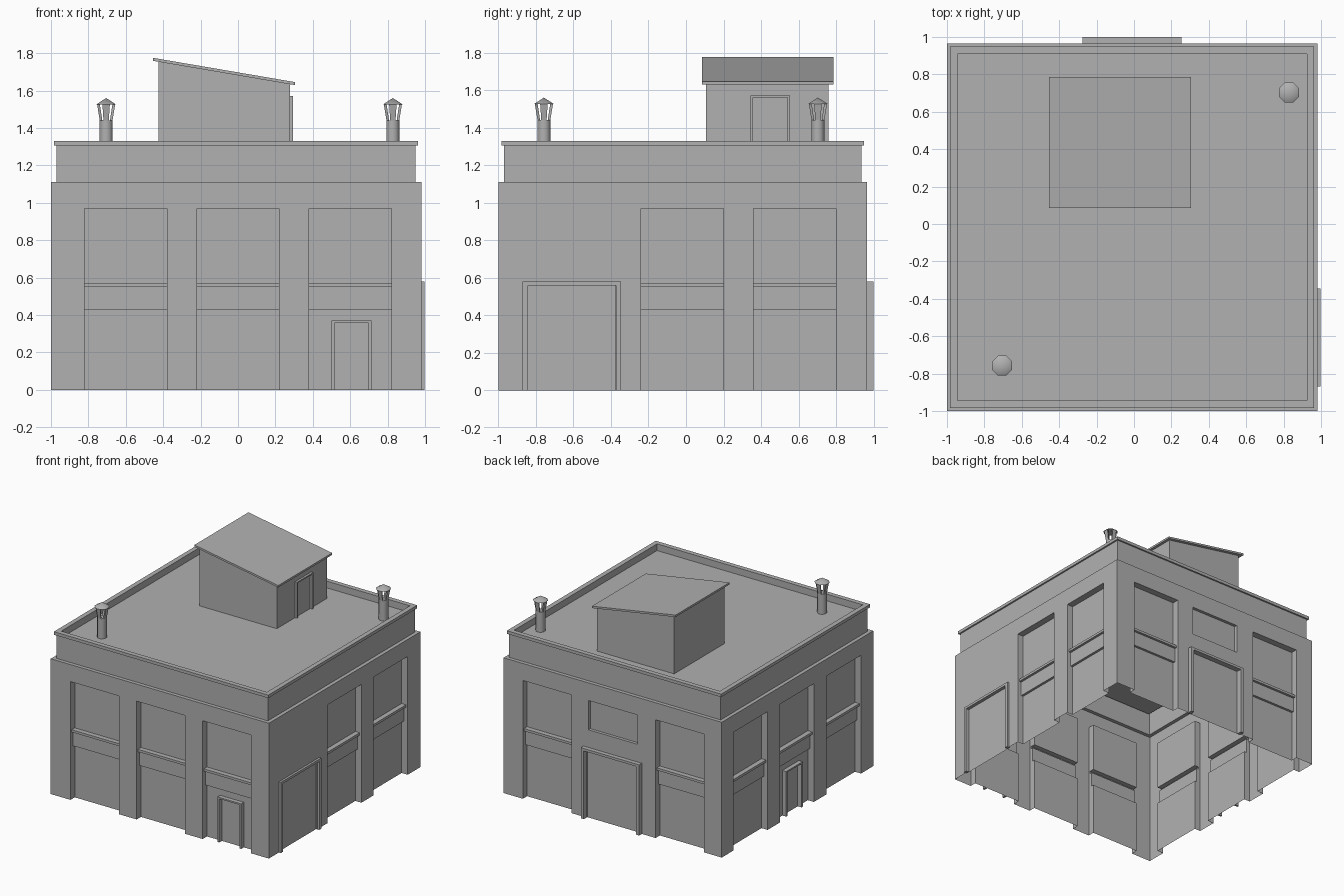
import bpy, bmesh
from math import sin, cos, pi, radians
from mathutils import Vector

if "Cube" in bpy.data.objects:
    bpy.data.objects.remove(bpy.data.objects["Cube"])

X0, X1, Y0, Y1 = -1.0, 0.98, -1.0, 0.965   # outer wall planes
WALL_H, ROOF_Z, DEPTH = 1.11, 1.275, 0.055
UP = Vector((0, 0, 1))

# Dark grey for the whole building
GREY = bpy.data.materials.new("dark_grey")
GREY.diffuse_color = (0.44, 0.44, 0.44, 1)
GREY.use_nodes = True
GREY.node_tree.nodes["Principled BSDF"].inputs["Base Color"].default_value = GREY.diffuse_color


def make(name, bm):
    bmesh.ops.remove_doubles(bm, verts=bm.verts, dist=1e-5)
    mesh = bpy.data.meshes.new(name)
    bm.to_mesh(mesh)
    bm.free()
    mesh.materials.append(GREY)
    ob = bpy.data.objects.new(name, mesh)
    bpy.context.collection.objects.link(ob)
    return ob


def face(bm, pts):
    return bm.faces.new([bm.verts.new(p) for p in pts])


class Side:
    """Wall plane: u runs along the wall, z up, d goes into the building."""
    def __init__(self, name, normal, offset):
        self.name, self.n, self.offset = name, Vector(normal), offset
        self.t = UP.cross(self.n)
        self.sign = self.t.x + self.t.y

    def span(self, a, b):
        return sorted((a * self.sign, b * self.sign))

    def at(self, u, z, d):
        return self.t * u + UP * z + self.n * (self.offset - d)

    def box(self, bm, a, b, z0, z1, d0, d1):
        u0, u1 = self.span(a, b)
        v = [bm.verts.new(self.at(u, z, d)) for d in (d0, d1) for u, z in
             ((u0, z0), (u1, z0), (u1, z1), (u0, z1))]
        for q in ((0, 1, 2, 3), (7, 6, 5, 4), (0, 4, 5, 1),
                  (1, 5, 6, 2), (2, 6, 7, 3), (3, 7, 4, 0)):
            bm.faces.new([v[i] for i in q])

    def skin(self, a, b, recesses):
        bm = bmesh.new()
        rec = [(*self.span(r[0], r[1]), *r[2:]) for r in recesses]
        us = sorted({*self.span(a, b), *(r[0] for r in rec), *(r[1] for r in rec)})
        zs = sorted({0, WALL_H, *(r[2] for r in rec), *(r[3] for r in rec)})

        def depth(i, j):
            u, z = (us[i] + us[i + 1]) / 2, (zs[j] + zs[j + 1]) / 2
            return next((r[4] for r in rec if r[0] < u < r[1] and r[2] < z < r[3]), 0)

        for i in range(len(us) - 1):
            for j in range(len(zs) - 1):
                p, q, s, e, d = us[i], us[i + 1], zs[j], zs[j + 1], depth(i, j)
                face(bm, [self.at(u, z, d) for u, z in ((p, s), (q, s), (q, e), (p, e))])
                if i and depth(i - 1, j) != d:
                    c = depth(i - 1, j)
                    face(bm, [self.at(p, z, k) for z, k in ((s, c), (s, d), (e, d), (e, c))])
                if j and depth(i, j - 1) != d:
                    c = depth(i, j - 1)
                    face(bm, [self.at(u, s, k) for u, k in ((p, c), (q, c), (q, d), (p, d))])
        bmesh.ops.remove_doubles(bm, verts=bm.verts, dist=1e-5)
        bmesh.ops.dissolve_limit(bm, angle_limit=0.01, verts=bm.verts, edges=bm.edges)
        make(self.name + "_wall", bm)

    def frame(self, name, a, b, z0, z1, d0, d1, w):
        bm = bmesh.new()
        self.box(bm, a, a + w, z0, z1, d0, d1)
        self.box(bm, b - w, b, z0, z1, d0, d1)
        self.box(bm, a + w, b - w, z1 - w * 0.75, z1, d0, d1)
        make(name, bm)


front = Side("front", (0, -1, 0), -Y0)
back = Side("back", (0, 1, 0), Y1)
right = Side("right", (1, 0, 0), X1)
left = Side("left", (-1, 0, 0), -X0)

# Walls with recessed bays; each bay carries a window ledge (band and sill)
bays = {front: [(-0.82, -0.38), (-0.22, 0.22), (0.38, 0.82)],
        right: [(-0.24, 0.20), (0.36, 0.80)],
        back: [(-0.84, -0.40), (0.365, 0.805)],
        left: [(-0.84, -0.39), (-0.23, 0.21), (0.37, 0.81)]}
extra = {right: [(-0.845, -0.375, 0, 0.56, 0.01)],
         back: [(-0.245, 0.225, 0, 0.56, 0.01), (-0.235, 0.21, 0.725, 0.965, 0.025)]}
for side, spans in bays.items():
    lo, hi = (X0, X1) if side in (front, back) else (Y0, Y1)
    cells = []
    for a, b in spans:
        cells += [(a, b, 0.43, 0.55, DEPTH - 0.02), (a, b, 0.55, 0.57, DEPTH - 0.04),
                  (a, b, 0, 0.97, DEPTH)]
    side.skin(lo, hi, cells + extra.get(side, []))

# Door frames
front.frame("front_door_frame", 0.50, 0.715, 0, 0.37, 0.02, DEPTH, 0.016)
left.frame("left_door_frame", -0.115, 0.10, 0, 0.37, 0.02, DEPTH, 0.016)
right.frame("right_gate_frame", -0.87, -0.345, 0, 0.58, -0.018, 0.01, 0.027)
back.frame("back_gate_frame", -0.275, 0.255, 0, 0.58, -0.035, 0.01, 0.027)

# Parapet, coping and roof deck as stacked rectangular rings (inset, z)
bm = bmesh.new()
rings = []
for i, z in ((0, WALL_H), (0.03, WALL_H), (0.03, 1.305), (0.017, 1.305),
             (0.017, 1.33), (0.056, 1.33), (0.056, ROOF_Z)):
    rings.append([bm.verts.new(p) for p in ((X0 + i, Y0 + i, z), (X1 - i, Y0 + i, z),
                                            (X1 - i, Y1 - i, z), (X0 + i, Y1 - i, z))])
for r, s in zip(rings, rings[1:]):
    for k in range(4):
        m = (k + 1) % 4
        bm.faces.new((r[k], r[m], s[m], s[k]))
bm.faces.new(rings[-1])
make("parapet_and_roof", bm)


def prism(name, profile, y0, y1):
    bm = bmesh.new()
    f = face(bm, [(x, y0, z) for x, z in profile])
    ext = bmesh.ops.extrude_face_region(bm, geom=[f], use_keep_orig=True)
    moved = [v for v in ext["geom"] if isinstance(v, bmesh.types.BMVert)]
    bmesh.ops.translate(bm, verts=moved, vec=(0, y1 - y0, 0))
    bmesh.ops.recalc_face_normals(bm, faces=bm.faces)
    make(name, bm)


# Rooftop stair shed with a sloping roof slab
def slope(x):
    return 1.775 - 0.171 * (x + 0.455)


prism("shed_walls", [(-0.425, ROOF_Z), (0.277, ROOF_Z), (0.277, slope(0.277) - 0.01),
                     (-0.425, slope(-0.425) - 0.01)], 0.107, 0.76)
prism("shed_roof", [(-0.455, slope(-0.455) - 0.016), (0.305, slope(0.305) - 0.016),
                    (0.305, slope(0.305)), (-0.455, slope(-0.455))], 0.085, 0.785)
Side("shed", (1, 0, 0), 0.277).frame("shed_door_frame", 0.343, 0.555, ROOF_Z, 1.57,
                                     -0.018, 0.005, 0.014)


# Octagonal vents: smooth pipe, four flared struts and a conical hat
def vent(name, cx, cy):
    def ring(r, z):
        return [Vector((cx + r * cos(pi / 8 + k * pi / 4), cy + r * sin(pi / 8 + k * pi / 4), z))
                for k in range(8)]
    low, top, inner = ring(0.037, ROOF_Z), ring(0.037, 1.44), ring(0.022, 1.44)
    flare, core, brim = ring(0.052, 1.525), ring(0.036, 1.525), ring(0.058, 1.525)
    bm, struts = bmesh.new(), bmesh.new()
    for k in range(8):
        m = (k + 1) % 8
        face(bm, (low[k], low[m], top[m], top[k]))
        face(bm, (brim[k], brim[m], (cx, cy, 1.56)))
        if k % 2:
            face(struts, (top[k], top[m], flare[m], flare[k]))
            face(struts, (inner[m], inner[k], core[k], core[m]))
            face(struts, (top[m], inner[m], core[m], flare[m]))
            face(struts, (inner[k], top[k], flare[k], core[k]))
    face(bm, top)
    face(bm, brim[::-1])
    make(name + "_struts", struts)
    ob = make(name, bm)
    bpy.ops.object.select_all(action="DESELECT")
    ob.select_set(True)
    bpy.context.view_layer.objects.active = ob
    bpy.ops.object.shade_smooth_by_angle(angle=radians(50))


vent("front_vent", -0.705, -0.757)
vent("back_vent", 0.828, 0.703)
